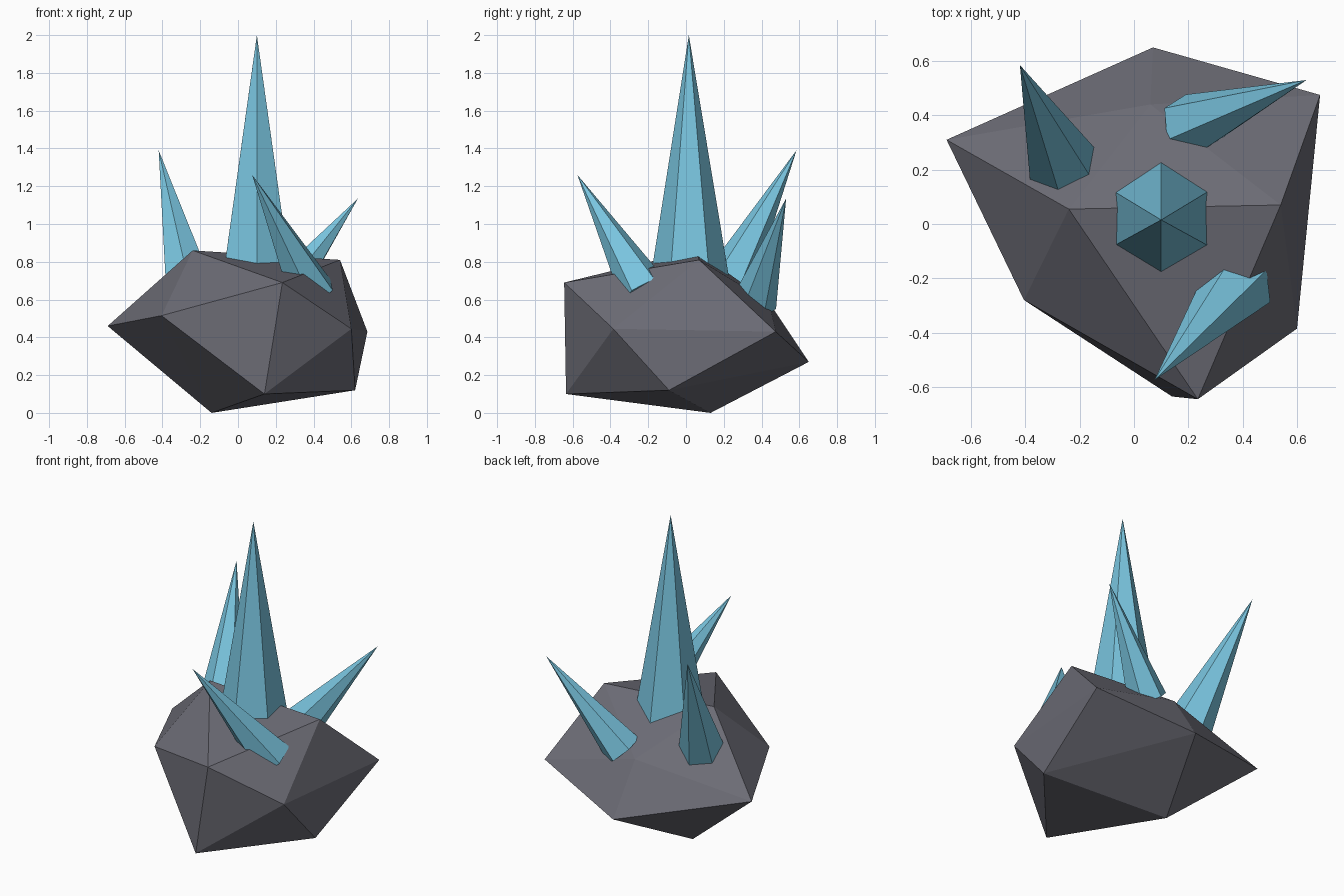
import bpy
import bmesh
from mathutils import Vector

cube = bpy.data.objects.get("Cube")
if cube:
    bpy.data.objects.remove(cube, do_unlink=True)


def make_material(name, rgb):
    mat = bpy.data.materials.new(name)
    mat.use_nodes = True
    mat.diffuse_color = (*rgb, 1)
    mat.node_tree.nodes["Principled BSDF"].inputs["Base Color"].default_value = (*rgb, 1)
    return mat


def make_object(name, bm, mat):
    bmesh.ops.recalc_face_normals(bm, faces=bm.faces)
    mesh = bpy.data.meshes.new(name)
    bm.to_mesh(mesh)
    bm.free()
    mesh.materials.append(mat)
    obj = bpy.data.objects.new(name, mesh)
    bpy.context.scene.collection.objects.link(obj)
    return obj


stone = make_material("dark grey stone", (0.15, 0.15, 0.18))
crystal = make_material("pale blue crystal", (0.19, 0.55, 0.73))

# Rock: an uneven twenty-sided boulder, corners named by letter
corners = {
    "A": (-0.69, 0.31, 0.46), "B": (0.07, 0.65, 0.27), "C": (0.685, 0.475, 0.43),
    "D": (0.60, -0.385, 0.445), "E": (0.235, -0.645, 0.69), "F": (-0.24, 0.055, 0.86),
    "G": (0.54, 0.07, 0.81), "H": (-0.405, -0.28, 0.515), "I": (0.14, -0.635, 0.10),
    "J": (0.62, -0.09, 0.12), "K": (-0.14, 0.13, 0.0), "L": (0.06, 0.44, 0.585),
}
facets = ("EFG EGD EDI EIH EHF FGL FLA FAH GLC GCD "
          "LCB LBA HAK HKI DCJ DJI CBJ KAB KIJ KJB").split()
bm = bmesh.new()
verts = {key: bm.verts.new(co) for key, co in corners.items()}
for facet in facets:
    bm.faces.new([verts[key] for key in facet])
make_object("rock", bm, stone)


# Crystals: six-sided spikes rooted below the rock surface
def spike(name, root, tip, radius, sink):
    root, tip = Vector(root), Vector(tip)
    base = tip + (root - tip) * sink
    axis = tip - base
    bm = bmesh.new()
    bmesh.ops.create_cone(bm, cap_ends=True, segments=6, radius1=radius * sink,
                          radius2=0, depth=axis.length)
    bmesh.ops.remove_doubles(bm, verts=bm.verts, dist=0.0001)
    bmesh.ops.translate(bm, verts=bm.verts, vec=(0, 0, axis.length / 2))
    turn = Vector((0, 0, 1)).rotation_difference(axis)
    obj = make_object(name, bm, crystal)
    obj.rotation_mode = "QUATERNION"
    obj.rotation_quaternion = turn
    obj.location = base


spike("main_crystal", (0.10, 0.02, 0.75), (0.10, 0.015, 2.0), 0.202, 1.05)
spike("back_left_crystal", (0.24, 0.375, 0.63), (0.635, 0.53, 1.135), 0.11, 1.1)
spike("back_right_crystal", (-0.27, 0.23, 0.70), (-0.42, 0.585, 1.39), 0.13, 1.1)
spike("front_crystal", (0.355, -0.255, 0.70), (0.075, -0.575, 1.26), 0.12, 1.12)
